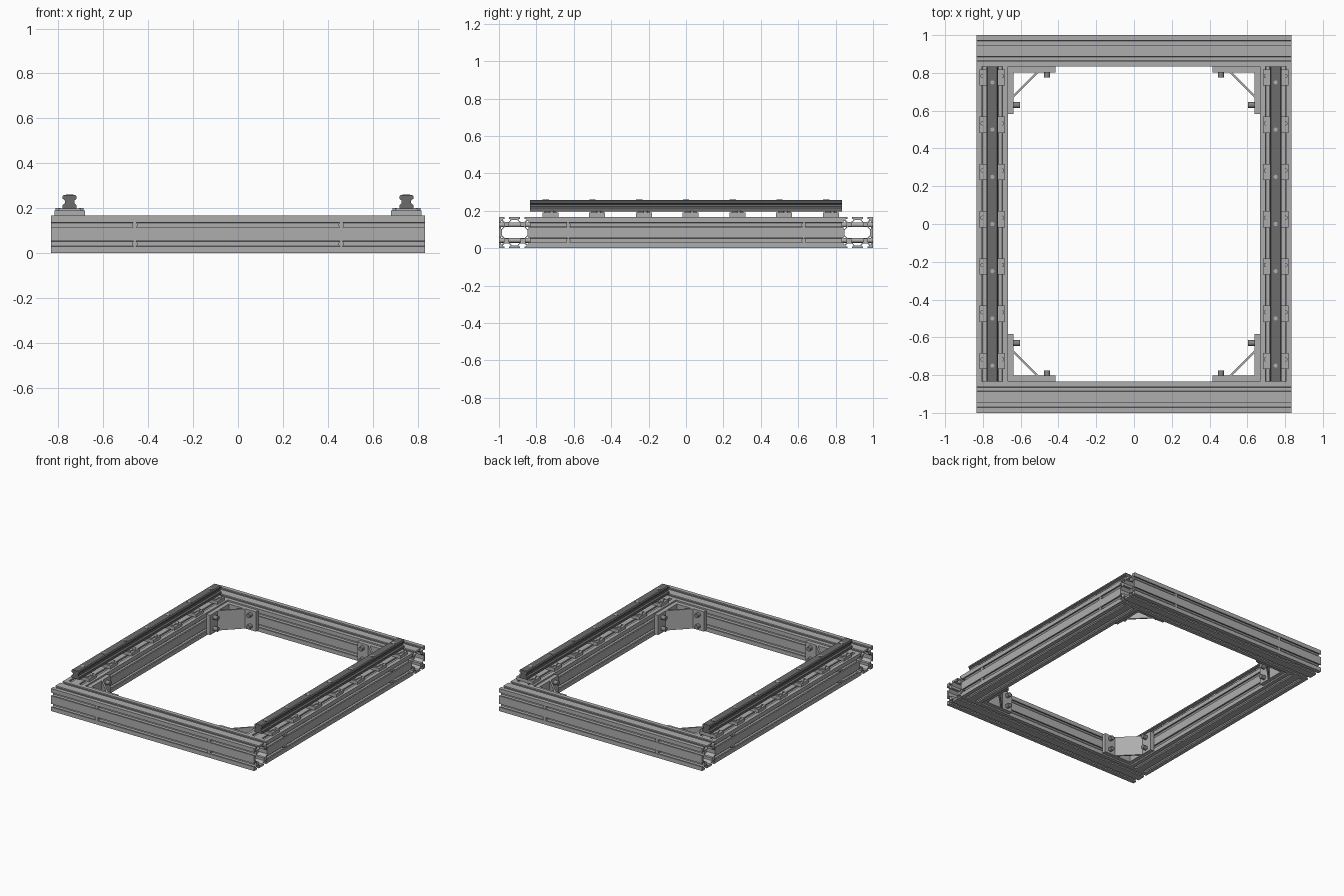
import bpy, bmesh, math
from mathutils import Matrix, Vector

cube = bpy.data.objects.get("Cube")
if cube:
    bpy.data.objects.remove(cube, do_unlink=True)


def material(name, value):
    m = bpy.data.materials.new(name)
    m.use_nodes = True
    color = (value, value, value, 1)
    m.diffuse_color = color
    m.node_tree.nodes["Principled BSDF"].inputs["Base Color"].default_value = color
    return m


ALUMINIUM = material("aluminium_grey", 0.42)
STEEL = material("dark_rail_grey", 0.15)
BOLT = material("bolt_grey", 0.24)

# Columns: where the section's u, v and the sweep direction point
AXES = {
    "X": ((0, 1, 0), (0, 0, 1), (1, 0, 0)),
    "Y": ((1, 0, 0), (0, 0, 1), (0, -1, 0)),
    "Z": ((1, 0, 0), (0, 1, 0), (0, 0, 1)),
}


def prism(name, loops, axis, center, length, mat):
    """Sweep a filled section (outer loop plus holes) along an axis."""
    curve = bpy.data.curves.new(name, "CURVE")
    curve.dimensions = "2D"
    curve.fill_mode = "BOTH"
    curve.extrude = length / 2
    for loop in loops:
        spline = curve.splines.new("POLY")
        spline.points.add(len(loop) - 1)
        for point, (u, v) in zip(spline.points, loop):
            point.co = (u, v, 0, 1)
        spline.use_cyclic_u = True
    temp = bpy.data.objects.new(name + "_section", curve)
    bpy.context.collection.objects.link(temp)
    graph = bpy.context.evaluated_depsgraph_get()
    mesh = bpy.data.meshes.new_from_object(temp.evaluated_get(graph))
    bpy.data.objects.remove(temp, do_unlink=True)
    bpy.data.curves.remove(curve)

    mesh.transform(Matrix(AXES[axis]).transposed().to_4x4())
    bm = bmesh.new()
    bm.from_mesh(mesh)
    bmesh.ops.remove_doubles(bm, verts=bm.verts, dist=1e-5)
    bmesh.ops.recalc_face_normals(bm, faces=bm.faces)
    for face in bm.faces:
        face.smooth = True
        face.material_index = 0
    bm.to_mesh(mesh)
    bm.free()
    mesh.set_sharp_from_angle(angle=math.radians(30))
    mesh.name = name
    mesh.materials.clear()
    mesh.materials.append(mat)
    obj = bpy.data.objects.new(name, mesh)
    obj.location = center
    bpy.context.collection.objects.link(obj)
    return obj


def rect(w, h):
    return [(-w / 2, -h / 2), (w / 2, -h / 2), (w / 2, h / 2), (-w / 2, h / 2)]


def circle(r, n=20):
    return [(r * math.cos(math.tau * i / n), r * math.sin(math.tau * i / n)) for i in range(n)]


def turned(points):
    """Repeat a quarter of a section four times around its centre."""
    loop = []
    for k in range(4):
        a = k * math.pi / 2
        c, s = round(math.cos(a)), round(math.sin(a))
        loop += [(c * x - s * y, s * x + c * y) for x, y in points]
    return loop


def rod(name, start, end, axis, r, mat):
    a, b = Vector(start), Vector(end)
    return prism(name, [circle(r)], axis, (a + b) / 2, (b - a).length, mat)


# Square slotted section: two T slots on every side, cross-shaped cavity
H = 1 / 12
side = [(H, -H)]
for t in (-H / 2, H / 2):
    half_slot = [(H, 0.012), (H - 0.01, 0.012), (H - 0.01, 0.021),
                 (H - 0.016, 0.021), (H - 0.026, 0.01)]
    side += [(r, t - w) for r, w in half_slot]
    side += [(r, t + w) for r, w in reversed(half_slot)]
cavity = [(0.068, 0.014), (0.05, 0.032), (0.032, 0.032), (0.032, 0.05), (0.014, 0.068)]
SECTION = [turned(side), turned(cavity)]

MID = 1 - H          # centre line of front and back beams
SIDE = 0.75          # centre line of side beams
INNER = 1 - 2 * H    # inner face of front and back beams
EDGE = SIDE - H      # inner face of side beams

for s, name in ((-1, "front"), (1, "back")):
    prism(name + "_beam", SECTION, "X", (0, s * MID, H), 2 * INNER, ALUMINIUM)
for s, name in ((-1, "right"), (1, "left")):
    prism(name + "_beam", SECTION, "Y", (s * SIDE, 0, H), 2 * INNER, ALUMINIUM)

# Corner brackets: two flanges joined by a diagonal plate
outer = [(0, 0), (0.25, 0), (0.25, 0.03), (0.163, 0.03), (0.03, 0.163), (0.03, 0.25), (0, 0.25)]
opening = [(0.03, 0.03), (0.147, 0.03), (0.03, 0.147)]
for sx, xn in ((-1, "right"), (1, "left")):
    for sy, yn in ((-1, "front"), (1, "back")):
        corner = f"{yn}_{xn}"
        loops = [[(-sx * u, -sy * v) for u, v in loop] for loop in (outer, opening)]
        prism(corner + "_bracket", loops, "Z", (sx * EDGE, sy * INNER, H), 0.146, ALUMINIUM)
        # Bolts through both neighbouring beams
        for z in (H / 2, 3 * H / 2):
            x, y = sx * 0.46, sy * 0.63
            rod(corner + "_bolt_head", (x, sy * 0.776, z), (x, sy * 0.806, z), "Y", 0.016, BOLT)
            rod(corner + "_bolt_shaft", (x, sy * 0.8, z), (x, sy * 0.999, z), "Y", 0.0125, ALUMINIUM)
            rod(corner + "_bolt_head", (sx * 0.604, y, z), (sx * 0.64, y, z), "X", 0.016, BOLT)
            rod(corner + "_bolt_shaft", (sx * 0.635, y, z), (sx * 0.832, y, z), "X", 0.0125, ALUMINIUM)

# Linear rails on spaced mounting pads
half_rail = [(0.031, 0), (0.031, 0.017), (0.021, 0.025), (0.021, 0.037),
             (0.031, 0.045), (0.031, 0.056), (0.025, 0.062)]
rail = half_rail + [(-x, z) for x, z in reversed(half_rail)]
for s, name in ((-1, "right"), (1, "left")):
    x = s * SIDE
    prism(name + "_rail", [rail], "Y", (x, 0, 0.197), 2 * INNER, STEEL)
    for i in range(-3, 4):
        y = i / 4
        pad = y + 0.025
        prism(name + "_pad", [rect(0.136, 0.086)], "Z", (x, pad, 0.178), 0.024, ALUMINIUM)
        prism(name + "_pad_step", [rect(0.1, 0.066)], "Z", (x, pad, 0.193), 0.009, ALUMINIUM)
        for d in (-0.052, 0.052):
            rod(name + "_pad_screw", (x + d, pad + 0.008, 0.185),
                (x + d, pad + 0.008, 0.2), "Z", 0.011, ALUMINIUM)
        rod(name + "_rail_bolt_rim", (x, y, 0.255), (x, y, 0.26), "Z", 0.017, STEEL)
        rod(name + "_rail_bolt", (x, y, 0.255), (x, y, 0.261), "Z", 0.011, ALUMINIUM)
